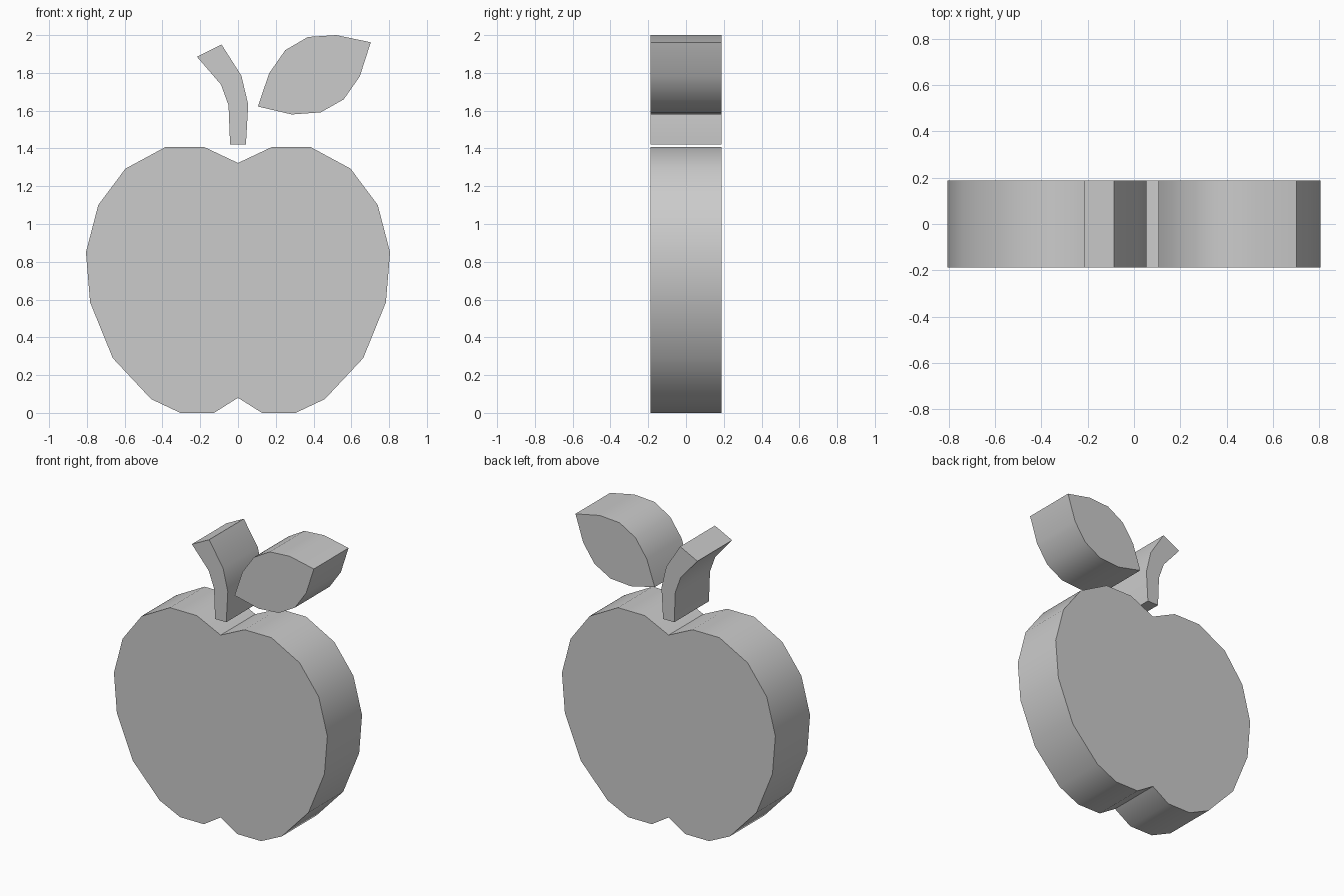
import bpy, bmesh, math

if "Cube" in bpy.data.objects:
    bpy.data.objects.remove(bpy.data.objects["Cube"])

HALF_DEPTH = 0.187


def slab(name, profile):
    """Extrude a front-view (x, z) outline through the depth."""
    bm = bmesh.new()
    face = bm.faces.new([bm.verts.new((x, -HALF_DEPTH, z)) for x, z in profile])
    ext = bmesh.ops.extrude_face_region(bm, geom=[face], use_keep_orig=True)
    for v in ext["geom"]:
        if isinstance(v, bmesh.types.BMVert):
            v.co.y = HALF_DEPTH
    bmesh.ops.recalc_face_normals(bm, faces=bm.faces)
    mesh = bpy.data.meshes.new(name)
    bm.to_mesh(mesh)
    bm.free()
    obj = bpy.data.objects.new(name, mesh)
    bpy.context.collection.objects.link(obj)
    # smooth sides, crisp rims and notches
    bpy.ops.object.select_all(action='DESELECT')
    obj.select_set(True)
    bpy.context.view_layer.objects.active = obj
    bpy.ops.object.shade_smooth_by_angle(angle=math.radians(40))
    return obj


# Fruit body: right half from top notch to bottom notch, mirrored to the left
right = [(0, 1.323), (0.18, 1.408), (0.383, 1.408), (0.596, 1.293),
         (0.74, 1.10), (0.805, 0.85), (0.783, 0.585), (0.663, 0.29),
         (0.46, 0.073), (0.305, 0), (0.127, 0), (0, 0.08)]
slab("fruit_body", right + [(-x, z) for x, z in right[-2:0:-1]])

# Bent stem
slab("stem", [(-0.217, 1.885), (-0.087, 1.95), (0.018, 1.785), (0.054, 1.633),
              (0.042, 1.422), (-0.042, 1.422), (-0.05, 1.628), (-0.09, 1.738)])

# Leaf
slab("leaf", [(0.105, 1.622), (0.165, 1.798), (0.25, 1.92), (0.37, 1.99),
              (0.52, 2.0), (0.703, 1.962), (0.645, 1.782), (0.56, 1.66),
              (0.438, 1.591), (0.285, 1.58)])
